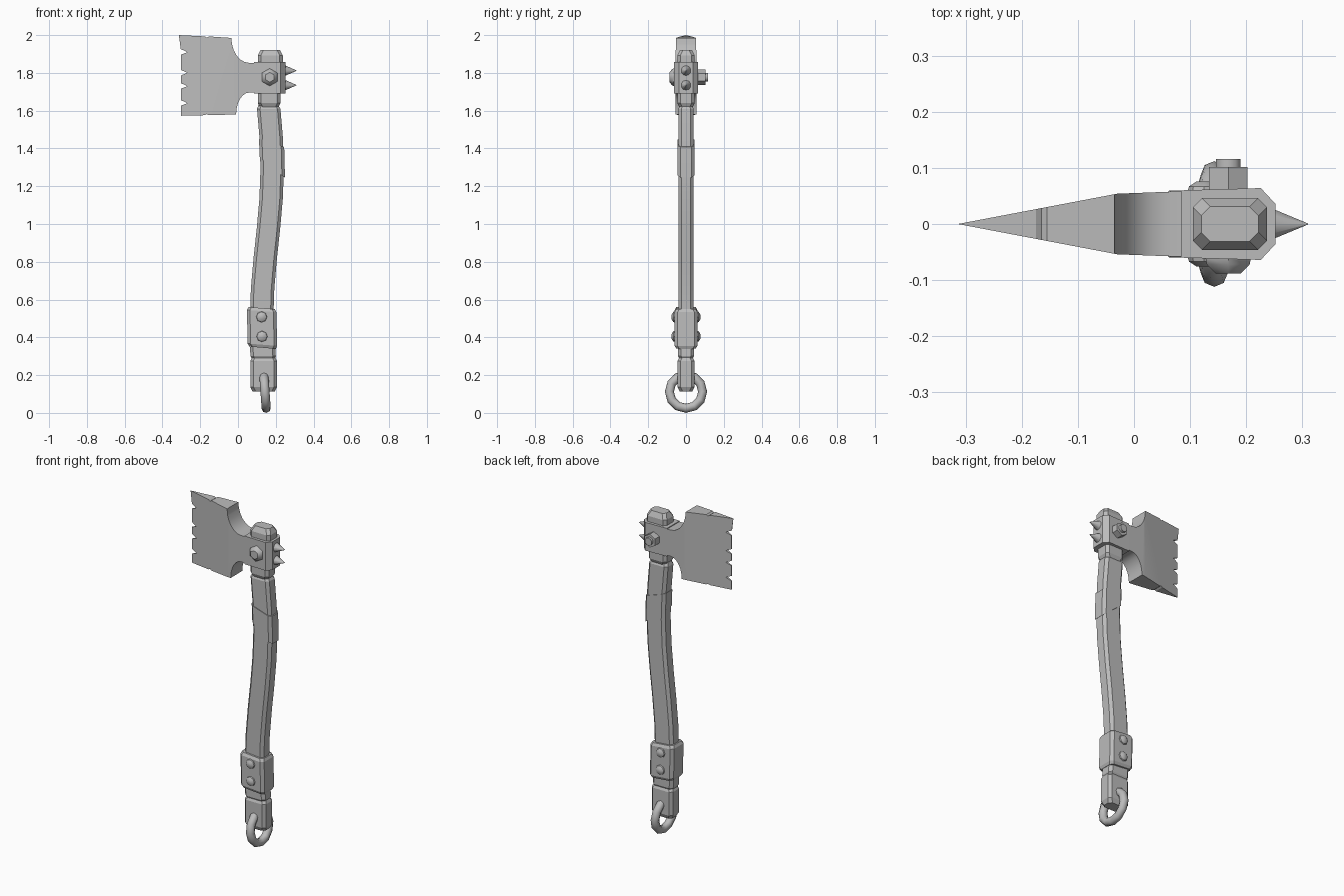
import bpy, bmesh
from math import sin, cos, pi, radians
from mathutils import Vector, Matrix

default_cube = bpy.data.objects.get("Cube")
if default_cube:
    bpy.data.objects.remove(default_cube, do_unlink=True)

shade = 0.5
grey = bpy.data.materials.new("plain_grey")
grey.use_nodes = True
grey.diffuse_color = (shade, shade, shade, 1)
grey.node_tree.nodes["Principled BSDF"].inputs["Base Color"].default_value = grey.diffuse_color


def smooth_shade(obj, angle):
    bpy.ops.object.select_all(action='DESELECT')
    obj.select_set(True)
    bpy.context.view_layer.objects.active = obj
    bpy.ops.object.shade_smooth_by_angle(angle=radians(angle))


def finish(name, bm, smooth_angle=None):
    bmesh.ops.recalc_face_normals(bm, faces=bm.faces)
    mesh = bpy.data.meshes.new(name)
    bm.to_mesh(mesh)
    bm.free()
    mesh.materials.append(grey)
    obj = bpy.data.objects.new(name, mesh)
    bpy.context.collection.objects.link(obj)
    if smooth_angle:
        smooth_shade(obj, smooth_angle)


def skin(rings):
    """Bridge equal rings of points and cap both ends."""
    bm = bmesh.new()
    loops = [[bm.verts.new(point) for point in ring] for ring in rings]
    for low, high in zip(loops, loops[1:]):
        for i in range(len(low)):
            bm.faces.new((low[i - 1], low[i], high[i], high[i - 1]))
    bm.faces.new(loops[0])
    bm.faces.new(loops[-1])
    return bm


def bend(z):
    """Centre line of the bent handle."""
    return 0.153 - 0.028 * cos(pi * (z - 0.5) / 0.8)


def octagon(centre, z, half_width, half_depth, slant):
    """Rectangle with cut corners, whose height may fall towards +x."""
    cut = 0.016
    corners = []
    for sx, sy in ((-1, -1), (1, -1), (1, 1), (-1, 1)):
        along_x = (sx * (half_width - cut), sy * half_depth)
        along_y = (sx * half_width, sy * (half_depth - cut))
        corners += [along_x, along_y] if sx != sy else [along_y, along_x]
    return [(centre + x, y, z - slant * x / half_width) for x, y in corners]


def block(name, bottom, top, half_width, half_depth, foot=0, crown=0,
          centre=None, slant=(0, 0), steps=1, smooth_angle=None):
    """Eight-sided bar with optional bevels at its foot and crown."""
    levels = []
    if foot:
        levels.append((bottom, foot / 2))
    start, end = bottom + foot, top - crown
    levels += [(start + (end - start) * i / steps, 0) for i in range(steps + 1)]
    if crown:
        levels.append((top, crown / 2))
    rings = []
    for z, inset in levels:
        part = (z - bottom) / (top - bottom)
        middle = bend(z) if centre is None else centre
        tilt = slant[0] + (slant[1] - slant[0]) * part
        rings.append(octagon(middle, z, half_width - inset, half_depth - inset, tilt))
    finish(name, skin(rings), smooth_angle)


def lathe(name, origin, axis, profile, sides, smooth_angle=None):
    """Rings of (radius, height) turned about an axis through origin."""
    turns = [2 * pi * i / sides for i in range(sides)]
    bm = skin([[(r * sin(a), r * cos(a), h) for a in turns] for r, h in profile])
    aim = Vector(axis).to_track_quat('Z', 'Y').to_matrix().to_4x4()
    bm.transform(Matrix.Translation(origin) @ aim)
    finish(name, bm, smooth_angle)


# Bent wooden handle with a slanted wrap near the top
block("handle", 0.34, 1.63, half_width=0.062, half_depth=0.041,
      crown=0.02, steps=8, smooth_angle=25)
block("handle_wrap", 1.3, 1.43, half_width=0.067, half_depth=0.045,
      slant=(0.055, 0.022), steps=2)

# Grip end: tenon, pommel block and riveted band
block("grip_tenon", 0.28, 0.35, half_width=0.067, half_depth=0.042, foot=0.02)
block("pommel", 0.112, 0.3, half_width=0.07, half_depth=0.044,
      foot=0.024, crown=0.024, centre=0.136)
block("grip_band", 0.345, 0.555, half_width=0.078, half_depth=0.06,
      foot=0.016, crown=0.016, slant=(0.006, 0.006))
rivet_profile = [(0.03, 0), (0.027, 0.011), (0.013, 0.02)]
for side, face in ((-1, "front"), (1, "back")):
    for z in (0.405, 0.508):
        lathe(face + "_rivet", (bend(z), side * 0.056, z), (0, side, 0),
              rivet_profile, sides=8, smooth_angle=40)

# Neck and cap of the head
block("head_neck", 1.62, 1.7, half_width=0.06, half_depth=0.046, foot=0.02, centre=0.165)
block("head_cap", 1.85, 1.922, half_width=0.066, half_depth=0.046, crown=0.03, centre=0.171)

# Collar, cut away towards the spikes
side_points = [(0.084, 0.06), (0.226, 0.064), (0.252, 0.036)]
collar = [(x, -y) for x, y in side_points] + side_points[::-1]
finish("head_collar", skin([[(x, y, z) for x, y in collar] for z in (1.69, 1.858)]))

# Dome bolt on the front, hexagonal nut and stud on the back
bolt_x, bolt_z = 0.168, 1.777
lathe("front_bolt", (bolt_x, -0.06, bolt_z), (0, -1, 0),
      [(0.047, 0), (0.044, 0.012), (0.026, 0.028)], sides=6, smooth_angle=45)
for name, radius, reach, sides in (("back_nut", 0.04, 0.042, 6), ("back_stud", 0.023, 0.056, 10)):
    lathe(name, (bolt_x, 0.06, bolt_z), (0, 1, 0),
          [(radius, 0), (radius, reach)], sides, smooth_angle=40)

# Two spikes on the collar
for z in (1.735, 1.812):
    lathe("spike", (0.246, 0, z), (1, 0, 0), [(0.029, 0), (0.001, 0.064)],
          sides=10, smooth_angle=50)


def hollow(z, width, height):
    """Quarter of an ellipse, from the blade's root out to its corner."""
    angles = [pi / 2 * i / 6 for i in range(7)]
    return [(0.06 - width * sin(a), z + height * cos(a)) for a in angles]


def nick(z, depth):
    """Small chip in the top or bottom of the blade."""
    return [(-0.165 + x, z + d) for x, d in ((0.01, 0), (0, depth), (-0.01, 0))]


# Chipped wedge blade: an outline whose thickness grows with x
root, edge, tip = 0.09, -0.303, -0.314
outline = [(root, 1.853)] + hollow(1.985, 0.095, -0.132) + nick(1.993, -0.007)
outline.append((-0.313, 2))
for z in (1.91, 1.8, 1.73, 1.64):
    outline += [(edge, z + 0.016), (edge + 0.035, z), (edge, z - 0.014)]
outline.append((edge, 1.573))
outline += nick(1.576, 0.006)[::-1] + hollow(1.58, 0.07, 0.116)[::-1] + [(root, 1.697)]
blade = skin([[(x, y, z) for x, z in outline] for y in (-1, 1)])
ridge, thickness = -0.03, 0.054
bmesh.ops.bisect_plane(blade, geom=blade.verts[:] + blade.edges[:] + blade.faces[:],
                       plane_co=(ridge, 0, 0), plane_no=(1, 0, 0))
for vert in blade.verts:
    x = vert.co.x
    taper = (x - tip) / (ridge - tip) if x < ridge else 1 + 0.7 * (x - ridge)
    vert.co.y *= thickness * taper
finish("blade", blade, smooth_angle=25)

# Hanging ring through the pommel
bpy.ops.mesh.primitive_torus_add(
    major_segments=12, minor_segments=8, major_radius=0.088, minor_radius=0.024,
    location=(0.143, 0, 0.112), rotation=(0, radians(86), 0))
pommel_ring = bpy.context.object
pommel_ring.name = "pommel_ring"
pommel_ring.data.materials.append(grey)
smooth_shade(pommel_ring, 50)
